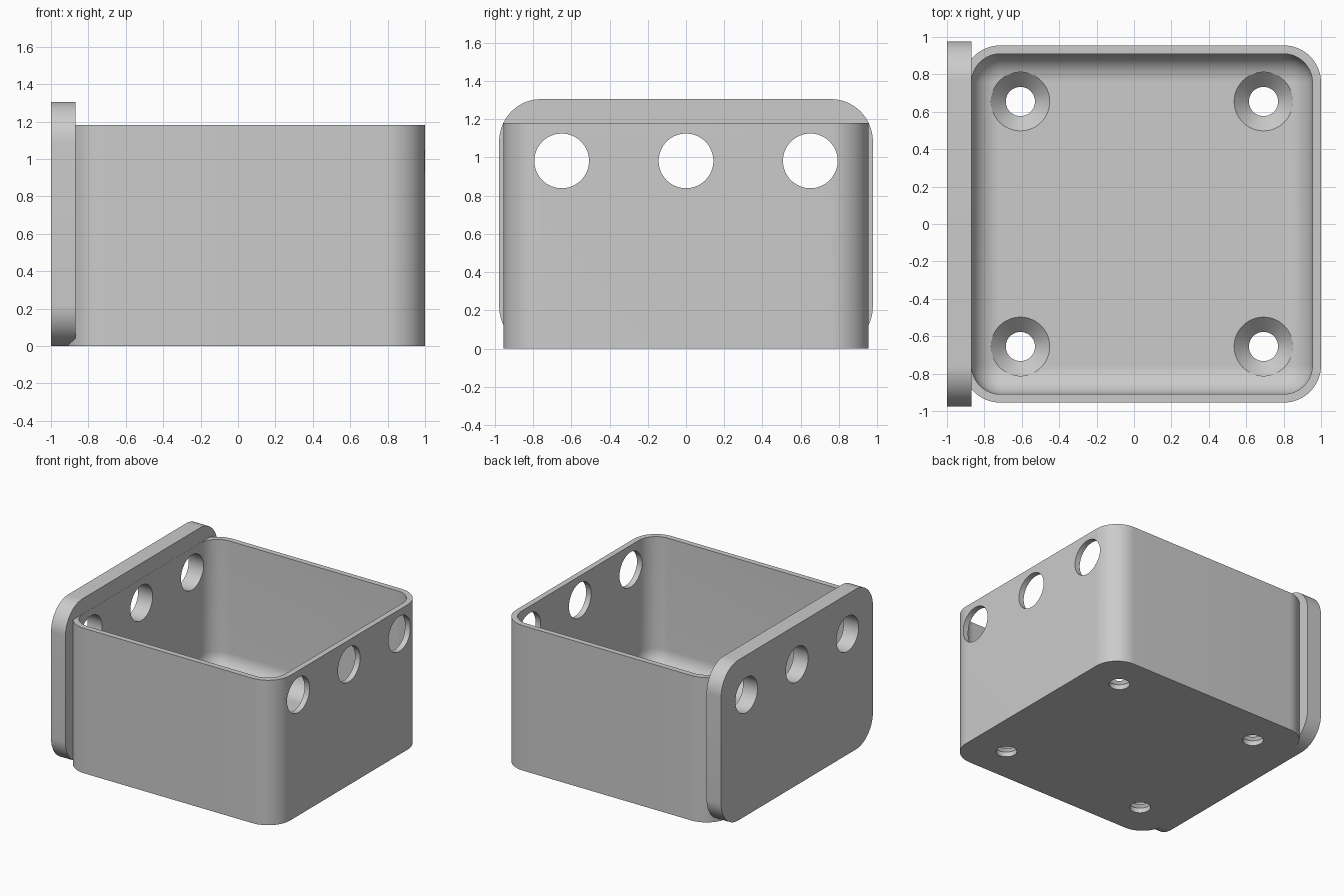
import bpy, bmesh
from math import sin, cos, pi

if "Cube" in bpy.data.objects:
    bpy.data.objects.remove(bpy.data.objects["Cube"])

grey = bpy.data.materials.new("plain grey")
grey.use_nodes = True
COLOR = (0.6, 0.6, 0.6, 1)
grey.diffuse_color = COLOR
grey.node_tree.nodes["Principled BSDF"].inputs["Base Color"].default_value = COLOR

SEGMENTS = 16


def rounded_rect(centre, half, radius):
    """Outline of a rectangle with rounded corners; a circle if half == radius."""
    points = []
    for quarter, (su, sv) in enumerate([(1, 1), (-1, 1), (-1, -1), (1, -1)]):
        for i in range(SEGMENTS + 1):
            a = (quarter + i / SEGMENTS) * pi / 2
            points.append((centre[0] + su * (half[0] - radius) + radius * cos(a),
                           centre[1] + sv * (half[1] - radius) + radius * sin(a)))
    return points


def loft(name, sections, along_x=False):
    """Capped solid through (outline, height) sections, along z or x."""
    bm = bmesh.new()
    rings = []
    for outline, w in sections:
        rings.append([bm.verts.new((w, u, v) if along_x else (u, v, w))
                      for u, v in outline])
    for low, high in zip(rings, rings[1:]):
        n = len(low)
        for i in range(n):
            j = (i + 1) % n
            bm.faces.new((low[i], low[j], high[j], high[i]))
    bm.faces.new(rings[0][::-1])
    bm.faces.new(rings[-1])
    bmesh.ops.remove_doubles(bm, verts=bm.verts, dist=1e-5)
    bmesh.ops.recalc_face_normals(bm, faces=bm.faces)
    mesh = bpy.data.meshes.new(name)
    bm.to_mesh(mesh)
    bm.free()
    mesh.materials.append(grey)
    obj = bpy.data.objects.new(name, mesh)
    bpy.context.collection.objects.link(obj)
    return obj


def combine(target, other, operation):
    """Apply a boolean to the target and drop the other solid."""
    mod = target.modifiers.new(operation, 'BOOLEAN')
    mod.operation = operation
    mod.solver = 'EXACT'
    mod.object = other
    bpy.context.view_layer.objects.active = target
    bpy.ops.object.modifier_apply(modifier=mod.name)
    bpy.data.objects.remove(other)


# Outer shell of the box
CX, HX, HY, HEIGHT = 0.0425, 0.9575, 0.955, 1.18
CORNER, WALL, FLOOR = 0.2, 0.045, 0.12
shell = rounded_rect((CX, 0), (HX, HY), CORNER)
box = loft("open_box", [(shell, 0), (shell, HEIGHT)])

# Mounting plate on the right side
PLATE_H = 1.305
outline = rounded_rect((0, PLATE_H / 2), (0.977, PLATE_H / 2), 0.22)
plate = loft("mounting_plate", [(outline, -1), (outline, -0.87)], along_x=True)
combine(box, plate, 'UNION')

# Cavity with a filleted floor
FILLET, STEPS = 0.15, 12
inner = (HX - WALL - 0.001, HY - WALL)
inner_radius = CORNER - WALL
sections = []
for i in range(STEPS + 1):
    a = i / STEPS * pi / 2
    inset = FILLET * (1 - sin(a))
    sections.append((rounded_rect((CX, 0), (inner[0] - inset, inner[1] - inset),
                                  inner_radius - inset),
                     FLOOR + FILLET * (1 - cos(a))))
sections.append((sections[-1][0], HEIGHT + 0.1))
combine(box, loft("cavity_cutter", sections), 'DIFFERENCE')

# Three round holes through both side walls and the plate
R = 0.143
for y in (-0.65, 0, 0.65):
    ring = rounded_rect((y, 0.982), (R, R), R)
    combine(box, loft("side_hole_cutter", [(ring, -1.1), (ring, 1.1)], along_x=True),
            'DIFFERENCE')

# Four countersunk screw holes in the floor
for sx in (-1, 1):
    for sy in (-1, 1):
        c = (CX + sx * 0.65, sy * 0.655)
        small, large = (rounded_rect(c, (r, r), r) for r in (0.078, 0.157))
        combine(box, loft("screw_hole_cutter", [(small, -0.1), (small, 0.04),
                                                (large, FLOOR), (large, 0.4)]),
                'DIFFERENCE')

# Smooth rounded corners, sharp rims
bpy.ops.object.select_all(action='DESELECT')
box.select_set(True)
bpy.context.view_layer.objects.active = box
bpy.ops.object.shade_smooth_by_angle(angle=pi / 6)
